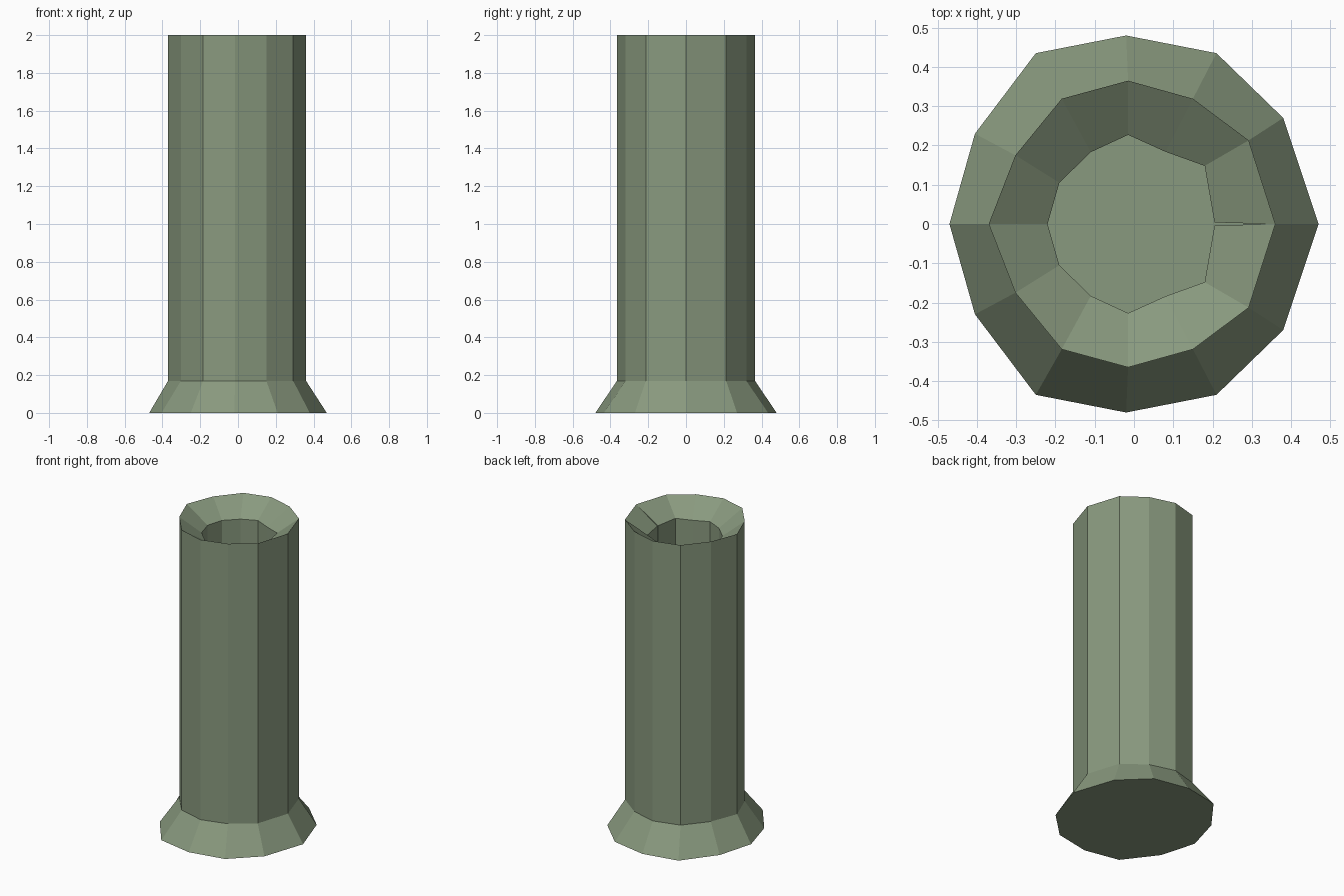
import bpy, bmesh

if "Cube" in bpy.data.objects:
    bpy.data.objects.remove(bpy.data.objects["Cube"])

# Half outlines (y >= 0), mirrored across the x axis
BASE = [(0.47, 0), (0.38, 0.27), (0.21, 0.435), (-0.02, 0.48), (-0.25, 0.435), (-0.405, 0.23), (-0.47, 0)]
TUBE = [(0.36, 0), (0.292, 0.213), (0.15, 0.319), (-0.015, 0.365), (-0.184, 0.319), (-0.302, 0.175), (-0.37, 0)]
# Bore outline starts with the tip and mouth of the thin slit
BORE = [(0.345, 0), (0.205, 0.004), (0.18, 0.148), (0.08, 0.184), (-0.015, 0.227), (-0.11, 0.183), (-0.19, 0.105), (-0.22, 0)]


def full(half):
    return half + [(x, -y) for x, y in half[-2:0:-1]]


bm = bmesh.new()


def ring(points, zs):
    return [bm.verts.new((x, y, z)) for (x, y), z in zip(points, zs)]


def bridge(a, b):
    n = len(a)
    for i in range(n):
        j = (i + 1) % n
        quad = []
        for v in (a[i], a[j], b[j], b[i]):
            if v not in quad:
                quad.append(v)
        if len(quad) > 2:
            bm.faces.new(quad)


# Flared foot and outer wall
foot = ring(full(BASE), [0] * 12)
collar = ring(full(TUBE), [0.17] * 12)
rim = ring(full(TUBE), [2.0] * 12)
bm.faces.new(foot[::-1])
bridge(foot, collar)
bridge(collar, rim)

# Funnel lip, with the slit running up to the rim
bore = full(BORE)
lip = ring(bore, [1.99] + [1.9] * (len(bore) - 1))
rim_wide = [rim[0], rim[0]] + rim[1:] + [rim[0]]
bridge(rim_wide, lip)

# Bore wall and floor
floor = ring(bore, [0.17] * len(bore))
bridge(lip, floor)
bm.faces.new(floor)
bmesh.ops.recalc_face_normals(bm, faces=bm.faces)

mesh = bpy.data.meshes.new("pipe")
bm.to_mesh(mesh)
bm.free()
mat = bpy.data.materials.new("sage green")
mat.diffuse_color = (0.25, 0.32, 0.21, 1)
mat.use_nodes = True
mat.node_tree.nodes["Principled BSDF"].inputs["Base Color"].default_value = mat.diffuse_color
mesh.materials.append(mat)
pipe = bpy.data.objects.new("pipe", mesh)
bpy.context.collection.objects.link(pipe)
